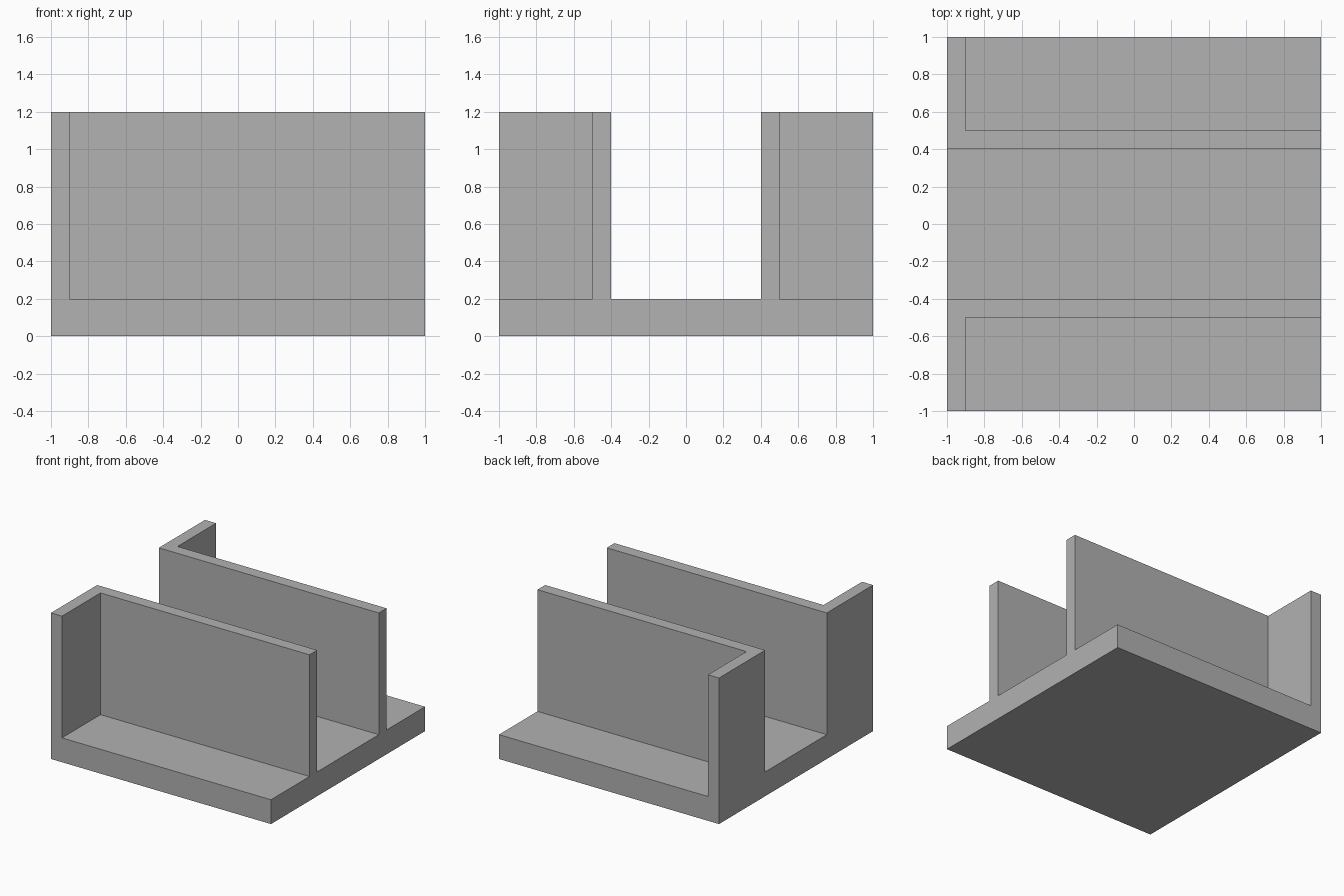
import bpy, bmesh, math
from mathutils import Vector

cube = bpy.data.objects.get("Cube")
if cube:
    bpy.data.objects.remove(cube, do_unlink=True)

BASE_HEIGHT, WALL_HEIGHT = 0.2, 1.0
X_CUTS = [-1, -0.9, 1]
Y_CUTS = [-1, -0.5, -0.4, 0.4, 0.5, 1]

# Single grey finish
grey = bpy.data.materials.new("plain_grey")
grey.use_nodes = True
colour = (0.445, 0.445, 0.445, 1)
grey.diffuse_color = colour
for node in grey.node_tree.nodes:
    if node.type == 'BSDF_PRINCIPLED':
        node.inputs["Base Color"].default_value = colour


def raise_faces(bm, faces, height):
    """Extrude a region upward, leaving no faces inside the solid."""
    result = bmesh.ops.extrude_face_region(bm, geom=faces)
    verts = [g for g in result["geom"] if isinstance(g, bmesh.types.BMVert)]
    bmesh.ops.translate(bm, verts=verts, vec=(0, 0, height))
    return [g for g in result["geom"] if isinstance(g, bmesh.types.BMFace)]


def is_wall(face):
    """Long walls beside the channel, with end walls at the model's right."""
    c = face.calc_center_median()
    long_wall = 0.4 < abs(c.y) < 0.5
    end_wall = c.x < -0.9 and abs(c.y) > 0.4
    return long_wall or end_wall


# Footprint divided along the wall lines
bm = bmesh.new()
grid = [[bm.verts.new((x, y, 0)) for y in Y_CUTS] for x in X_CUTS]
for a, b in zip(grid, grid[1:]):
    for j in range(len(Y_CUTS) - 1):
        bm.faces.new((a[j], b[j], b[j + 1], a[j + 1]))

# Base slab: keep the footprint as its underside
footprint = bm.faces[:]
underside = bmesh.ops.duplicate(bm, geom=footprint)["geom"]
top = raise_faces(bm, footprint, BASE_HEIGHT)
bmesh.ops.remove_doubles(bm, verts=bm.verts, dist=0.0001)

# Two L-shaped walls
bm.normal_update()
top = [f for f in bm.faces
       if abs(f.calc_center_median().z - BASE_HEIGHT) < 0.001]
raise_faces(bm, [f for f in top if is_wall(f)], WALL_HEIGHT)

# Merge flat regions into clean faces
bmesh.ops.recalc_face_normals(bm, faces=bm.faces)
bmesh.ops.dissolve_limit(bm, angle_limit=math.radians(1),
                         verts=bm.verts, edges=bm.edges)
mesh = bpy.data.meshes.new("base_with_walls")
bm.to_mesh(mesh)
bm.free()
mesh.materials.append(grey)
bpy.context.collection.objects.link(
    bpy.data.objects.new("base_with_walls", mesh))
